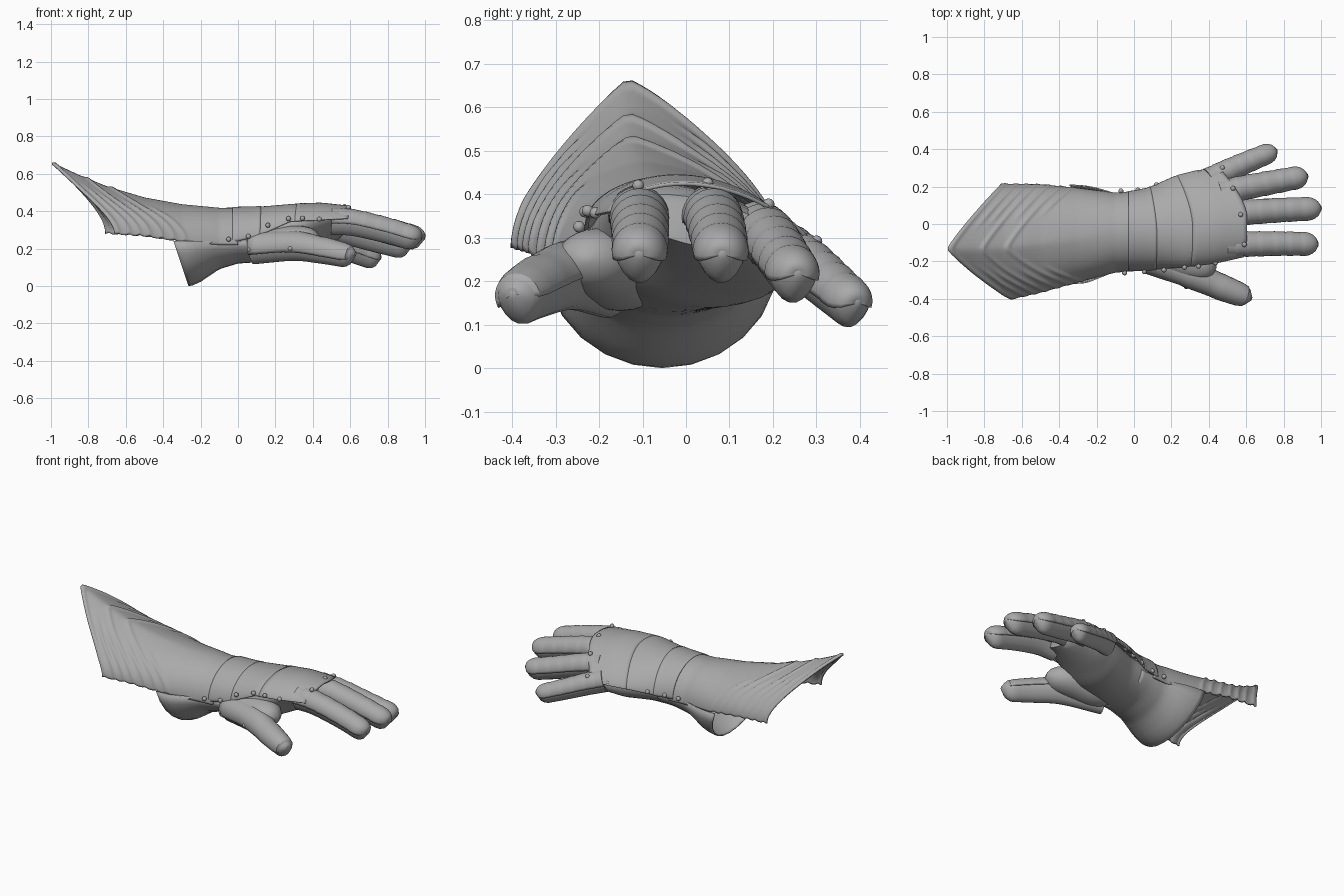
import bpy, bmesh, math
from mathutils import Vector

if "Cube" in bpy.data.objects:
    bpy.data.objects.remove(bpy.data.objects["Cube"])

steel = bpy.data.materials.new("grey steel")
steel.diffuse_color = (0.4, 0.4, 0.4, 1)
steel.use_nodes = True
steel.node_tree.nodes["Principled BSDF"].inputs["Base Color"].default_value = steel.diffuse_color


def lerp_table(table, x):
    """Linear lookup in rows of (key, values...)."""
    if x <= table[0][0]:
        return table[0][1:]
    for a, b in zip(table, table[1:]):
        if x <= b[0]:
            t = (x - a[0]) / (b[0] - a[0])
            return [p + (q - p) * t for p, q in zip(a[1:], b[1:])]
    return table[-1][1:]


def surface(name, f, nu, nv, closed=False, thick=0.0, angle=35, offset=-1):
    """Grid f(u, v) with u and v in 0..1; closed wraps u and caps the ends."""
    bm = bmesh.new()
    cols = nu if closed else nu + 1
    g = [[bm.verts.new(f(i / nu, j / nv)) for i in range(cols)] for j in range(nv + 1)]
    for j in range(nv):
        for i in range(nu):
            k = (i + 1) % cols
            bm.faces.new((g[j][i], g[j][k], g[j + 1][k], g[j + 1][i]))
    if closed:
        bm.faces.new(g[0])
        bm.faces.new(g[-1])
        bmesh.ops.recalc_face_normals(bm, faces=bm.faces)
    me = bpy.data.meshes.new(name)
    bm.to_mesh(me)
    bm.free()
    ob = bpy.data.objects.new(name, me)
    bpy.context.collection.objects.link(ob)
    me.materials.append(steel)
    bpy.ops.object.select_all(action='DESELECT')
    ob.select_set(True)
    bpy.context.view_layer.objects.active = ob
    bpy.ops.object.shade_smooth_by_angle(angle=math.radians(angle))
    if thick:
        m = ob.modifiers.new("plate thickness", 'SOLIDIFY')
        m.thickness = thick
        m.offset = offset
    return ob


# Cuff: pointed rear edge, fluted in chevrons. Rows: x, y left, y right, low z, crest z
CUFF = [(-1, -.42, .215, .285, .667), (-.85, -.42, .215, .282, .597), (-.7, -.412, .215, .278, .535),
        (-.5, -.367, .212, .265, .475), (-.3, -.312, .193, .235, .438), (-.1, -.26, .168, .22, .418),
        (.1, -.245, .183, .22, .42)]
FLUTES = [(.02, 0), (.19, 0), (.32, 0), (.08, .3), (.135, .35), (.255, .4), (.38, .45)]


def cuff(u, v):
    a = (u * 2 - 1) * math.pi / 2
    s = math.sin(a)
    t = (s + .1) / (.9 if s < -.1 else 1.1)
    rear = -1 + (.34 if t < 0 else .29) * abs(t) ** 1.15
    x = rear + v * (.0 - rear)
    yl, yr, lo, top = lerp_table(CUFF, x)
    d = x - rear
    lift = sum(.011 * math.exp(-((d - c) / .013) ** 2) * min(1, max(0, (abs(t) - side) * 5 + (side == 0)))
               for c, side in FLUTES)
    # the arch is keeled at the rear and round at the wrist
    keel = .25 * min(1, max(0, (-.15 - x) / .5))
    arch = (1 - keel) * max(0, math.cos(a)) + keel * (1 - abs(t))
    y = (yl + yr) / 2 + (yr - yl) / 2 * s
    return x, y + lift * .3 * s, lo + (top - lo) * arch + lift * (.8 - .3 * keel)


surface("cuff_plate", cuff, 48, 100, thick=.011, angle=50, offset=1)

# Under-wrist plate. Rows: x, y centre, half width, bottom z
UNDER = [(-.3, -.055, .265, .0), (-.25, -.055, .26, .0), (-.2, -.05, .245, .022), (-.1, -.045, .21, .09),
         (0, -.035, .20, .12), (.12, -.03, .2, .132)]


def under(u, v):
    a = u * math.pi
    x = -.345 + .08 * math.sin(a) + v * (.43 - .08 * math.sin(a))
    yc, w, bot = lerp_table(UNDER, x)
    return x, yc - w * math.cos(a), .24 - (.24 - bot) * math.sin(a)


surface("under_wrist_plate", under, 12, 16, thick=.007, angle=40)

# Back-of-hand plates. Rows: v, y left, z left, y right, z right, crest z, roundness
BACK = [(0, -.25, .235, .172, .235, .420, .5), (.2, -.245, .26, .19, .235, .423, .55),
        (.5, -.23, .345, .255, .26, .434, .65), (.75, -.21, .352, .285, .265, .439, .7),
        (1, -.175, .36, .30, .27, .42, .72)]


def back(v0, v1, lift):
    def f(u, v):
        s = math.sin((u * 2 - 1) * math.pi / 2)
        w = v0 + (v1 - v0) * v
        front = .605 - .15 * max(0, (s + .1) / 1.1) ** 1.6 - .04 * max(0, -s - .6)
        yl, zl, yr, zr, top, q = lerp_table(BACK, w)
        y = (yl + yr) / 2 + ((yr - yl) / 2 + lift) * s
        base = (zl + zr) / 2 + (zr - zl) / 2 * s
        return (-.03 + w * (front + .03), y,
                base + (top + lift - (zl + zr) / 2) * max(0, 1 - s * s) ** q)
    return f


for name, v0, v1, lift in (("wrist_lame", 0, .24, .003), ("hand_lame", .22, .57, 0),
                           ("knuckle_plate", .54, 1, .002)):
    surface(name, back(v0, v1, lift), 36, 12, thick=.009, offset=1)

# Palm. Rows: x, y centre, z centre, half width, half height, tilt
PALM = [(0, -.035, .24, .19, .12, 0), (.15, -.03, .255, .205, .125, -.05), (.3, .01, .275, .225, .13, -.15),
        (.42, .045, .305, .23, .105, -.25), (.52, .045, .33, .2, .075, -.27), (.56, .03, .335, .17, .055, -.2)]


def palm(u, v):
    x = v * .56
    yc, zc, w, h, tilt = lerp_table(PALM, x)
    a = u * math.tau
    y, z = w * math.cos(a), h * math.sin(a)
    return x, yc + y, zc + z + tilt * y


surface("palm", palm, 32, 18, closed=True, angle=60)


# Fingers: a glove tube with overlapping half-round lames above
def spine(pts, t):
    """Catmull-Rom point through pts."""
    p = [Vector(q) for q in pts]
    p = [p[0] * 2 - p[1]] + p + [p[-1] * 2 - p[-2]]
    k = min(int(t * (len(p) - 3)), len(p) - 4)
    t = t * (len(p) - 3) - k
    a, b, c, d = p[k:k + 4]
    return .5 * (2 * b + (c - a) * t + (2 * a - 5 * b + 4 * c - d) * t * t + (3 * b - a - 3 * c + d) * t ** 3)


def frame(pts, t):
    tan = (spine(pts, min(1, t + .02)) - spine(pts, max(0, t - .02))).normalized()
    side = Vector((0, 0, 1)).cross(tan).normalized()
    return tan, side, tan.cross(side)


def finger(name, pts, r0, r1, lames, roll=0.0, deep=1.25):
    def point(t, a, k):
        # the last tenth rounds off into the fingertip, towards its upper side
        r = r0 + (r1 - r0) * t
        e = max(0, (t - .9) / .1)
        tan, side, up = frame(pts, t)
        full = r
        r *= math.sqrt(max(.03, 1 - e * e))
        c = spine(pts, t) + tan * (full * .25 * e) + up * ((full - r) * .3)
        # the glove below the lames is deeper and narrower
        low = max(0, -math.sin(a)) if k < 1 else 0
        drop = deep if low else 1
        return c + side * (r * k * math.cos(a) * (1 - .2 * low)) + up * (r * k * math.sin(a) * drop)

    surface(name + "_glove", lambda u, v: point(v, u * math.tau, .94), 18, 30, closed=True, angle=60)

    def plate(u, v):
        a = math.radians(-12) + u * math.radians(204) + roll
        step = (v * lames) % 1 if v < .999 else 1
        return point(v, a, 1.06 - .05 * step)

    surface(name + "_lames", plate, 16, lames * 6, thick=.006, angle=30)


finger("index_finger", [(.5, -.108, .35), (.62, -.107, .342), (.8, -.105, .30), (.966, -.108, .25)], .067, .06, 7)
finger("middle_finger", [(.5, .056, .35), (.62, .064, .342), (.8, .075, .30), (.983, .083, .25)], .067, .06, 7)
finger("ring_finger", [(.46, .165, .315), (.57, .19, .298), (.75, .225, .248), (.912, .255, .205)], .067, .058, 7)
finger("little_finger", [(.4, .235, .265), (.5, .284, .232), (.62, .337, .187), (.748, .39, .141)], .063, .052, 6)
finger("thumb", [(.08, -.18, .205), (.3, -.265, .215), (.46, -.335, .19), (.612, -.394, .157)], .083, .06, 3, .25, 1.15)

# Thumb mound joining thumb and palm
MOUND = [(.05, -.13, .215), (.18, -.16, .225), (.3, -.195, .24), (.44, -.225, .25)]


def mound(u, v):
    r = .1 * math.sqrt(max(.02, 1 - (2 * v - 1) ** 4)) * (1 - .25 * v)
    a = u * math.tau
    return spine(MOUND, v) + Vector((0, 1.25 * r * math.cos(a), r * math.sin(a)))


surface("thumb_mound", mound, 24, 20, closed=True, angle=60)

# Rivets along the rims and knuckles
RIVETS = [(.59, -.11, .42), (.57, .05, .425), (.53, .19, .377), (.472, .30, .292),
          (-.05, -.262, .25), (.055, -.255, .265), (.16, -.246, .325), (.27, -.232, .36), (.345, -.226, .362),
          (.435, -.208, .357), (.06, -.255, .195), (.28, -.335, .2),
          (-.07, .177, .25), (.02, .182, .25), (.12, .21, .255), (.2, .234, .262), (.27, .254, .27), (.35, .275, .275)]
for n, loc in enumerate(RIVETS):
    bpy.ops.mesh.primitive_uv_sphere_add(segments=10, ring_count=6, radius=.0135, location=loc)
    ob = bpy.context.object
    ob.name = f"rivet_{n + 1}"
    ob.data.materials.append(steel)
    bpy.ops.object.shade_smooth()
